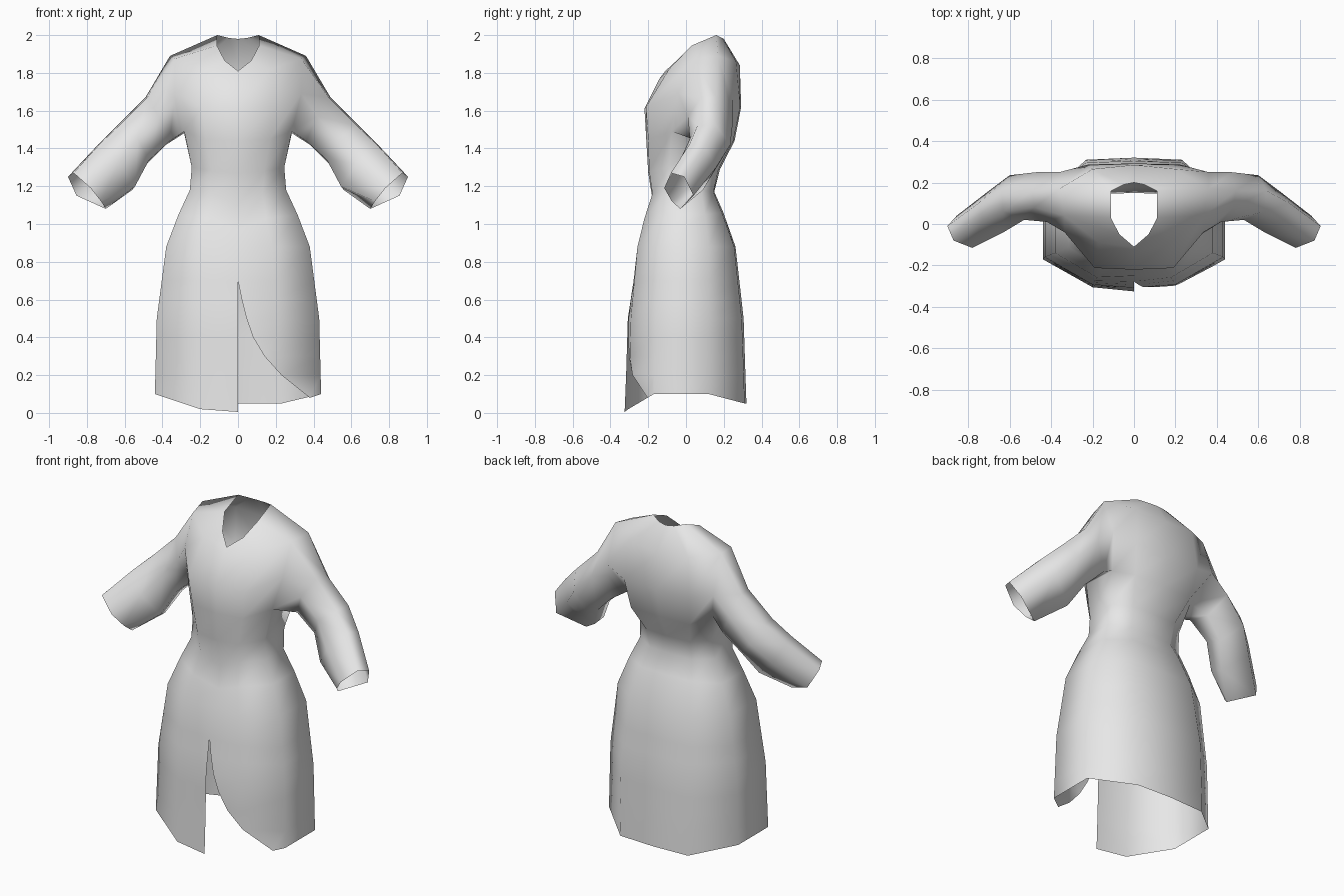
import bpy, bmesh
from mathutils import Vector

cube = bpy.data.objects.get("Cube")
if cube:
    bpy.data.objects.remove(cube, do_unlink=True)

# Fabric colour
fabric = bpy.data.materials.new("grey fabric")
fabric.use_nodes = True
grey = (0.8, 0.8, 0.8, 1.0)
fabric.diffuse_color = grey
fabric.node_tree.nodes["Principled BSDF"].inputs["Base Color"].default_value = grey

# Half rings run front centre, front, side front, side back, back, back centre
HEM = [(0, -.325, .005), (.2, -.305, .02), (.44, -.17, .10),
       (.44, .12, .10), (.23, .31, .05), (0, .32, .05)]
# Skirt cross-sections as (x, y), keyed by height
SKIRT = {
    .1: [(0, -.32), (.2, -.302), (.44, -.17), (.44, .12), (.235, .31), (0, .318)],
    .5: [(0, -.308), (.2, -.292), (.43, -.16), (.43, .12), (.235, .295), (0, .305)],
    .88: [(0, -.25), (.18, -.257), (.38, -.14), (.38, .12), (.2, .255), (0, .262)],
}
# Waist, belly, armpit, chest, shoulder, neckline
TORSO = [
    [(0, -.19, .97), (.15, -.22, 1.03), (.315, -.11, 1.05),
     (.315, .10, 1.05), (.17, .19, 1.06), (0, .198, 1.06)],
    [(0, -.172, 1.10), (.13, -.178, 1.16), (.255, -.09, 1.18),
     (.255, .08, 1.18), (.14, .145, 1.17), (0, .15, 1.17)],
    [(0, -.20, 1.27), (.14, -.195, 1.28), (.245, -.09, 1.30),
     (.245, .10, 1.30), (.15, .172, 1.29), (0, .18, 1.29)],
    [(0, -.21, 1.44), (.17, -.20, 1.45), (.285, -.075, 1.49),
     (.285, .15, 1.48), (.20, .25, 1.44), (0, .257, 1.44)],
    [(0, -.22, 1.61), (.19, -.212, 1.62), (.335, -.04, 1.69),
     (.36, .25, 1.66), (.22, .287, 1.62), (0, .292, 1.62)],
    [(0, -.14, 1.77), (.17, -.09, 1.82), (.335, .04, 1.875),
     (.36, .17, 1.89), (.20, .265, 1.86), (0, .285, 1.84)],
    [(0, -.11, 1.81), (.07, -.05, 1.865), (.112, .03, 1.945),
     (.11, .16, 2.0), (.05, .19, 1.985), (0, .20, 1.98)],
]
# Sleeve rings: top front, top back, back, bottom back, bottom front, front
SLEEVE = [
    [(.48, .08, 1.67), (.49, .16, 1.67), (.47, .25, 1.56),
     (.38, .19, 1.42), (.36, .06, 1.44), (.42, .01, 1.57)],
    [(.63, .06, 1.52), (.64, .16, 1.52), (.60, .235, 1.42),
     (.49, .16, 1.31), (.47, .07, 1.34), (.53, .02, 1.45)],
    [(.73, .02, 1.425), (.75, .10, 1.41), (.70, .16, 1.30),
     (.56, .09, 1.18), (.545, .02, 1.20), (.63, -.04, 1.32)],
    [(.87, -.08, 1.27), (.90, -.01, 1.25), (.855, .04, 1.15),
     (.70, -.03, 1.08), (.725, -.075, 1.12), (.78, -.115, 1.19)],
]
# Curved slit edge on the left flap: height -> distance from the centre
SLIT = {.2: .23, .3: .14, .4: .08, .5: .045, .6: .02, .7: 0}


def skirt_ring(z):
    lo, hi = (.1, .5) if z <= .5 else (.5, .88)
    t = (z - lo) / (hi - lo)
    return [(*Vector(a).lerp(Vector(b), t), z) for a, b in zip(SKIRT[lo], SKIRT[hi])]


def trim(ring, cut):
    """Pull the front points of a half ring back to x = cut, along the ring."""
    pts = [Vector(p) for p in ring]
    i = 0
    while pts[i + 1].x < cut:
        i += 1
    t = (cut - pts[i].x) / (pts[i + 1].x - pts[i].x)
    edge = pts[i].lerp(pts[i + 1], t)
    return [edge if k <= i else p for k, p in enumerate(pts)]


bm = bmesh.new()


def add_face(corners, side):
    unique = [v for k, v in enumerate(corners) if (v.co - corners[k - 1].co).length > 1e-5]
    if len(unique) > 2:
        bm.faces.new(unique if side > 0 else unique[::-1])


def build_half(side):
    rings = [trim(HEM, .38) if side > 0 else HEM]
    for z, cut in SLIT.items():
        ring = skirt_ring(z)
        rings.append(trim(ring, cut) if side > 0 else ring)
    rings += [skirt_ring(.88)] + TORSO

    def make(ring):
        return [bm.verts.new((side * p[0], p[1], p[2])) for p in ring]

    body = [make(r) for r in rings]
    pit = len(body) - 4
    # Skirt and torso, leaving the armhole open
    for i, (lo, up) in enumerate(zip(body, body[1:])):
        for k in range(5):
            if k == 2 and i in (pit, pit + 1):
                continue
            add_face([lo[k], lo[k + 1], up[k + 1], up[k]], side)
    # Sleeve, grown from the armhole
    low, mid, top = body[pit:pit + 3]
    loops = [[top[2], top[3], mid[3], low[3], low[2], mid[2]]] + [make(r) for r in SLEEVE]
    for a, b in zip(loops, loops[1:]):
        for k in range(6):
            n = (k + 1) % 6
            add_face([a[k], b[k], b[n], a[n]], side)


for side in (1, -1):
    build_half(side)
bmesh.ops.remove_doubles(bm, verts=bm.verts[:], dist=1e-4)
bmesh.ops.delete(bm, geom=[v for v in bm.verts if not v.link_faces], context='VERTS')

mesh = bpy.data.meshes.new("robe")
bm.to_mesh(mesh)
bm.free()
mesh.materials.append(fabric)
for p in mesh.polygons:
    p.use_smooth = True
robe = bpy.data.objects.new("robe", mesh)
bpy.context.collection.objects.link(robe)
